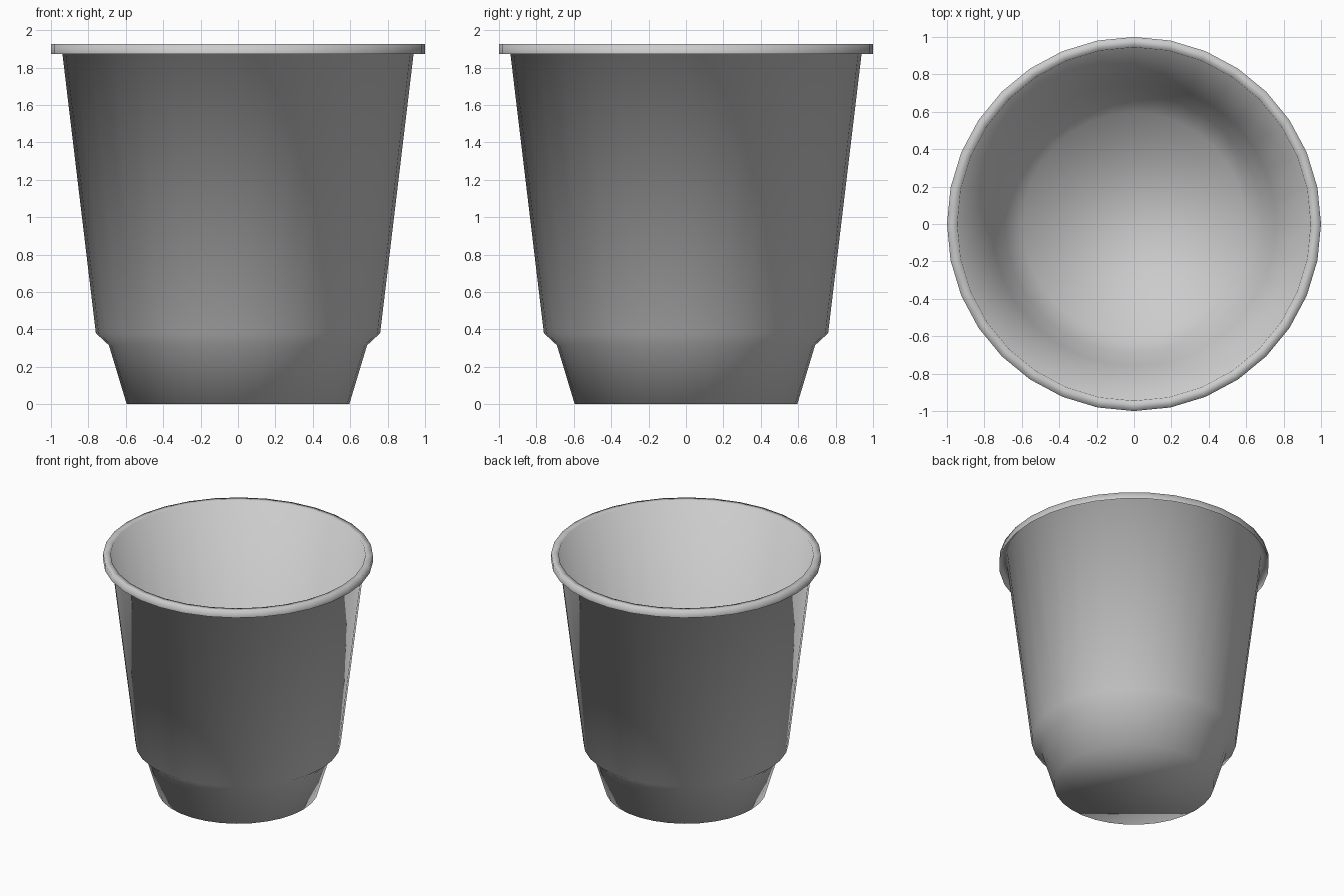
import bpy
import bmesh
import math

cube = bpy.data.objects.get("Cube")
if cube:
    bpy.data.objects.remove(cube, do_unlink=True)

SIDES = 32

# Plain grey plastic
grey = bpy.data.materials.new("grey_plastic")
grey.use_nodes = True
colour = (0.6, 0.6, 0.6, 1.0)
grey.diffuse_color = colour
grey.node_tree.nodes["Principled BSDF"].inputs["Base Color"].default_value = colour

# Thin-walled profile (radius, height): base, stacking step, wall, turned-down lip
profile = [(0.595, 0.0), (0.69, 0.315), (0.76, 0.38),
           (0.945, 1.925), (1.0, 1.925), (1.0, 1.872)]

bm = bmesh.new()
rings = []
for radius, height in profile:
    ring = []
    for i in range(SIDES):
        a = 2 * math.pi * i / SIDES
        ring.append(bm.verts.new((radius * math.cos(a), radius * math.sin(a), height)))
    rings.append(ring)

# Walls between neighbouring rings
for low, high in zip(rings, rings[1:]):
    for i in range(SIDES):
        j = (i + 1) % SIDES
        bm.faces.new((low[i], low[j], high[j], high[i]))

# Flat base
bm.faces.new(list(reversed(rings[0])))

for face in bm.faces:
    face.smooth = True

mesh = bpy.data.meshes.new("cup")
bm.to_mesh(mesh)
bm.free()
mesh.materials.append(grey)
cup = bpy.data.objects.new("cup", mesh)
bpy.context.collection.objects.link(cup)
